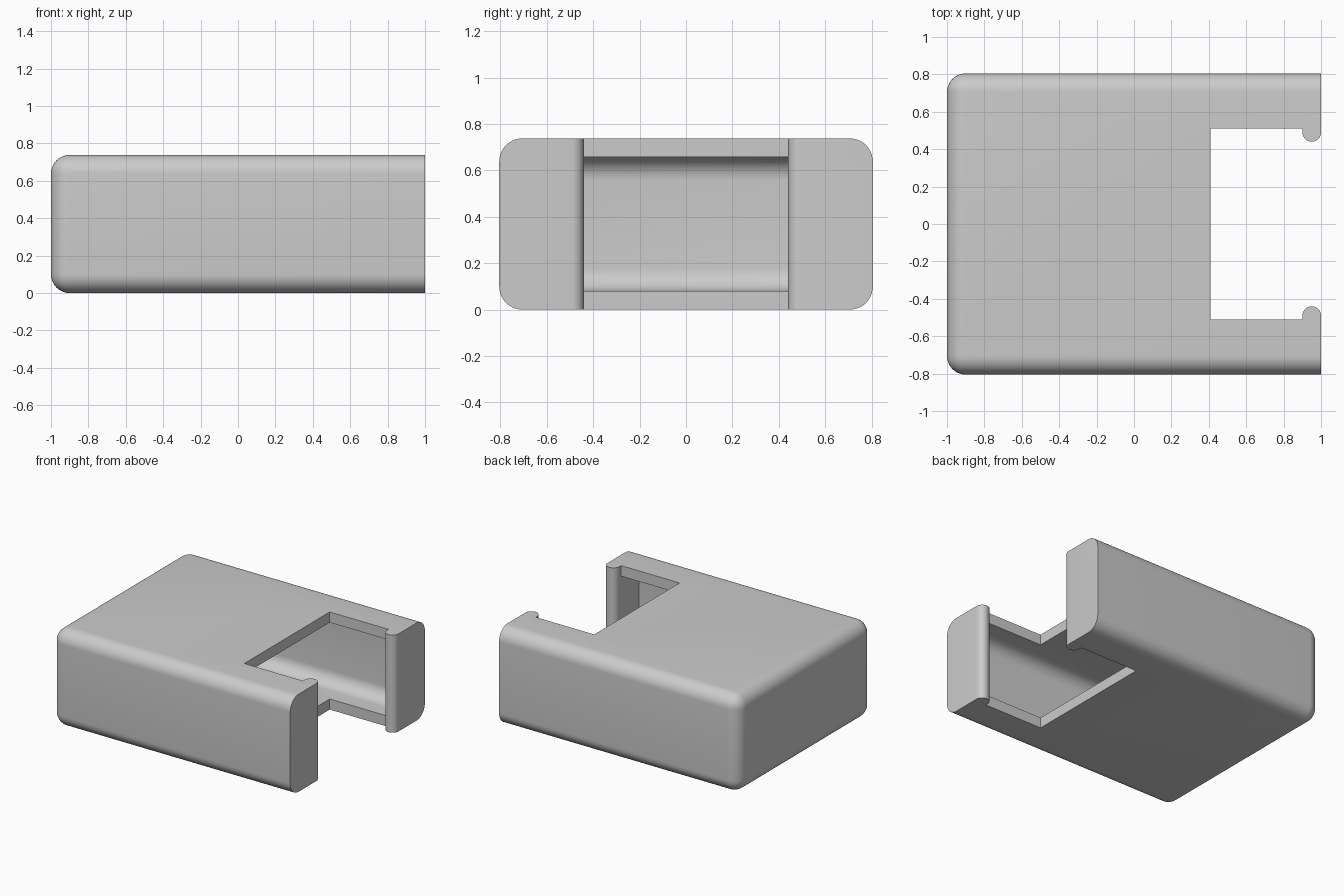
import bpy, bmesh, math

cube = bpy.data.objects.get("Cube")
if cube:
    bpy.data.objects.remove(cube, do_unlink=True)

HALF_W, HEIGHT, WALL, RADIUS = 0.805, 0.738, 0.08, 0.1
LIP_X, LIP_R = 0.9, 0.05
WIN_X, WIN_Y = 0.41, 0.51

grey = bpy.data.materials.new("plain grey")
grey.use_nodes = True
colour = (0.6, 0.6, 0.6, 1)
grey.diffuse_color = colour
grey.node_tree.nodes["Principled BSDF"].inputs["Base Color"].default_value = colour


def make_object(name, bm):
    bmesh.ops.recalc_face_normals(bm, faces=bm.faces)
    mesh = bpy.data.meshes.new(name)
    bm.to_mesh(mesh)
    bm.free()
    mesh.materials.append(grey)
    obj = bpy.data.objects.new(name, mesh)
    bpy.context.collection.objects.link(obj)
    return obj


def rounded_block(name, x0, x1, half_y, z0, z1):
    """Block with every edge rounded except those around its +x end."""
    bm = bmesh.new()
    bmesh.ops.create_cube(bm, size=1)
    for v in bm.verts:
        v.co = (x1 if v.co.x > 0 else x0, math.copysign(half_y, v.co.y),
                z1 if v.co.z > 0 else z0)
    edges = [e for e in bm.edges if any(v.co.x < x1 - 0.01 for v in e.verts)]
    bmesh.ops.bevel(bm, geom=edges, offset=RADIUS, segments=10, profile=0.5,
                    affect='EDGES', clamp_overlap=True)
    return make_object(name, bm)


def extruded_profile(name, points, z0, z1):
    bm = bmesh.new()
    face = bm.faces.new([bm.verts.new((x, y, z0)) for x, y in points])
    top = bmesh.ops.extrude_face_region(bm, geom=[face])["geom"]
    verts = [g for g in top if isinstance(g, bmesh.types.BMVert)]
    bmesh.ops.translate(bm, verts=verts, vec=(0, 0, z1 - z0))
    return make_object(name, bm)


def cut(target, cutter):
    cutter.hide_render = True
    mod = target.modifiers.new("cut", 'BOOLEAN')
    mod.operation, mod.solver, mod.object = 'DIFFERENCE', 'EXACT', cutter
    bpy.context.view_layer.objects.active = target
    bpy.ops.object.modifier_apply(modifier=mod.name)
    bpy.data.objects.remove(cutter, do_unlink=True)


# Hollow casing
casing = rounded_block("casing", -1, 1, HALF_W, 0, HEIGHT)
cut(casing, rounded_block("cavity", -1 + WALL, LIP_X, HALF_W - WALL,
                          WALL, HEIGHT - WALL))

# Open slot through top and bottom, narrowed by a rounded lip on each arm
lip_y = WIN_Y - 0.02
side = [(WIN_X, WIN_Y), (LIP_X, WIN_Y)]
for i in range(17):
    a = math.pi * i / 16
    side.append((LIP_X + LIP_R - LIP_R * math.cos(a), lip_y - LIP_R * math.sin(a)))
side.append((1.2, lip_y))
slot = side + [(x, -y) for x, y in reversed(side)]
cut(casing, extruded_profile("slot", slot, -0.2, HEIGHT + 0.2))

# Smooth rounded edges, crisp corners
bpy.ops.object.select_all(action='DESELECT')
casing.select_set(True)
bpy.context.view_layer.objects.active = casing
bpy.ops.object.shade_smooth_by_angle(angle=math.radians(30))
